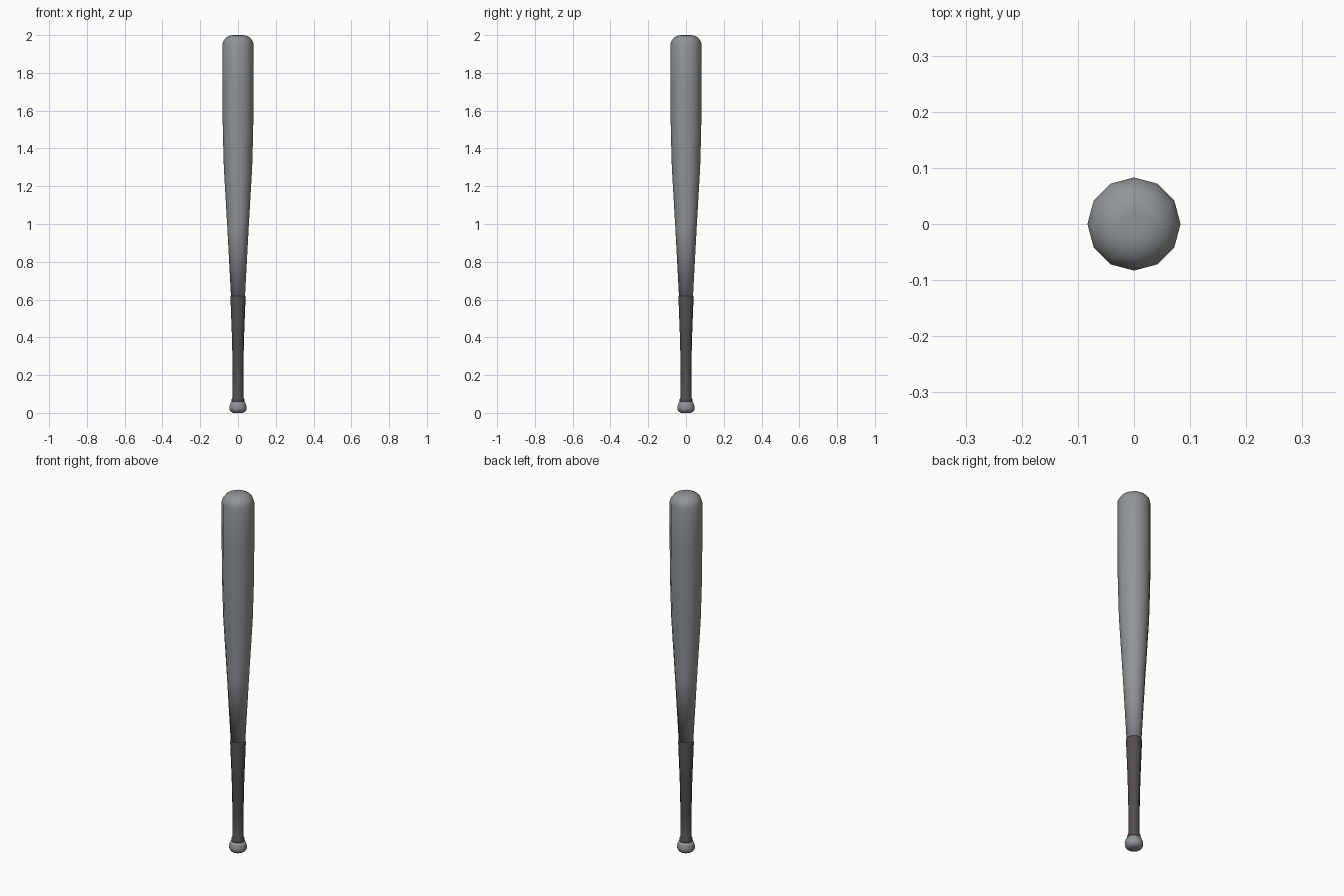
import bpy, bmesh, math

if "Cube" in bpy.data.objects:
    bpy.data.objects.remove(bpy.data.objects["Cube"])

SIDES = 12


def material(name, rgb):
    m = bpy.data.materials.new(name)
    m.diffuse_color = (*rgb, 1)
    m.use_nodes = True
    m.node_tree.nodes["Principled BSDF"].inputs["Base Color"].default_value = m.diffuse_color
    return m


def lathe(name, profile, mat):
    """Closed 12-sided solid of revolution from (radius, z) points."""
    bm = bmesh.new()
    rings = []
    for r, z in profile:
        rings.append([bm.verts.new((r * math.cos(2 * math.pi * i / SIDES),
                                    r * math.sin(2 * math.pi * i / SIDES), z))
                      for i in range(SIDES)])
    for a, b in zip(rings, rings[1:]):
        for i in range(SIDES):
            j = (i + 1) % SIDES
            bm.faces.new((a[i], a[j], b[j], b[i]))
    bm.faces.new(rings[0][::-1])
    bm.faces.new(rings[-1])
    for f in bm.faces:
        f.smooth = True
    mesh = bpy.data.meshes.new(name)
    bm.to_mesh(mesh)
    bm.free()
    mesh.materials.append(mat)
    ob = bpy.data.objects.new(name, mesh)
    bpy.context.collection.objects.link(ob)
    return ob


metal = material("grey metal", (0.28, 0.30, 0.315))
rubber = material("dark grip", (0.083, 0.076, 0.075))

# Barrel: tapered body with a rounded tip
lathe("barrel", [(0.037, 0.615), (0.056, 0.97), (0.075, 1.30), (0.080, 1.48),
                 (0.082, 1.60), (0.083, 1.75), (0.083, 1.95), (0.077, 1.970),
                 (0.063, 1.987), (0.042, 1.998), (0.020, 2.0)], metal)

# Grip: wrapped handle with a small collar above the knob
lathe("grip", [(0.030, 0.055), (0.034, 0.062), (0.033, 0.074), (0.028, 0.084),
               (0.028, 0.22), (0.032, 0.40), (0.040, 0.612), (0.038, 0.62)], rubber)

# Knob: rounded end cap
lathe("knob", [(0.026, 0.0), (0.038, 0.006), (0.045, 0.018), (0.046, 0.030),
               (0.042, 0.046), (0.035, 0.060)], metal)
